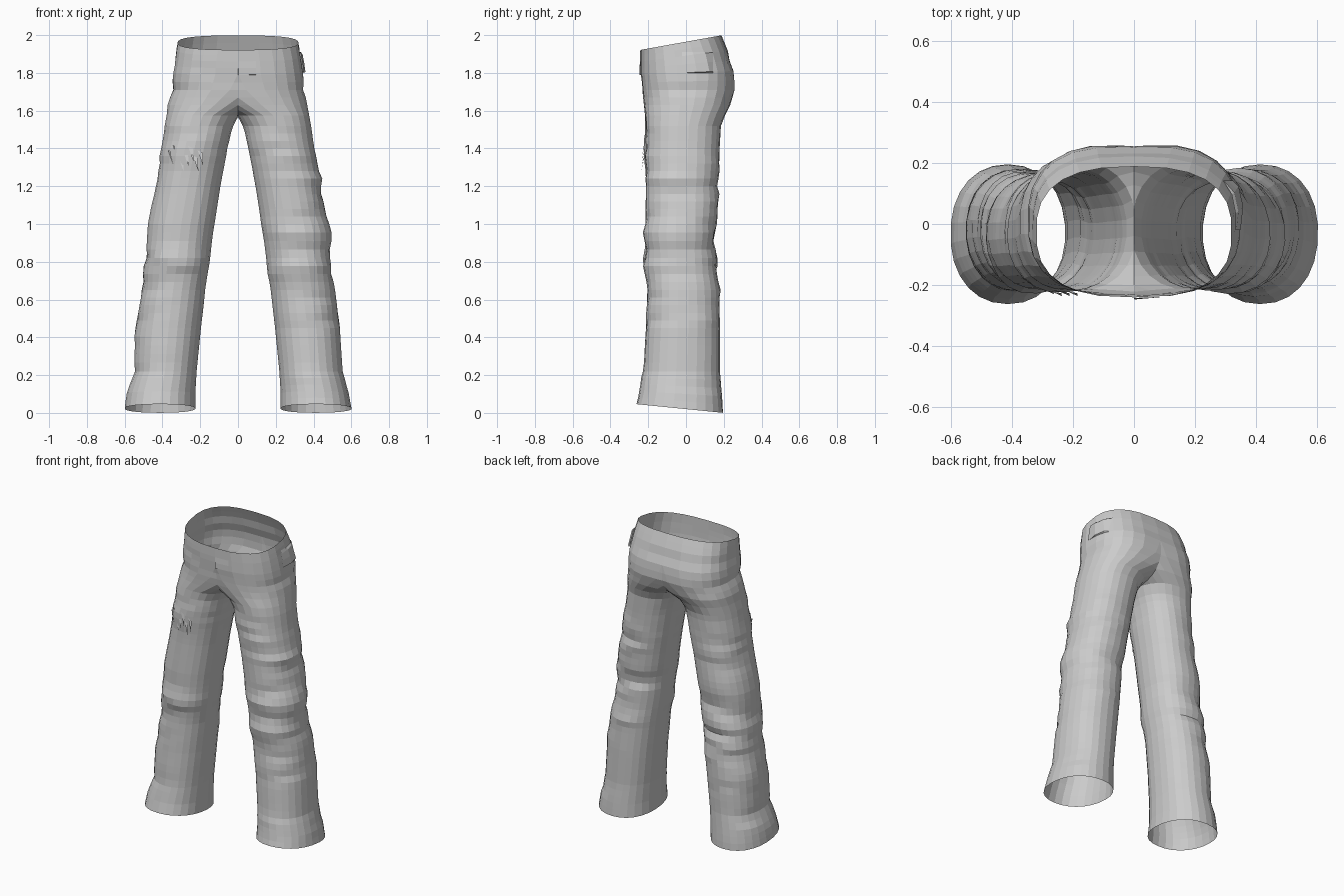
import bpy, bmesh, math, random
from mathutils import Vector

if "Cube" in bpy.data.objects:
    bpy.data.objects.remove(bpy.data.objects["Cube"])

random.seed(11)
N = 26        # sides of each leg tube
STEP = 0.042  # spacing of the loops

# Sections of one half: z, inner x, outer x, front y, back y, squareness, tilt
ROWS = [
    (0.02, 0.225, 0.600, -0.262, 0.195, 2.2, -0.10),
    (0.10, 0.225, 0.588, -0.245, 0.190, 2.2, -0.06),
    (0.22, 0.218, 0.555, -0.225, 0.180, 2.2, 0),
    (0.45, 0.195, 0.540, -0.212, 0.180, 2.2, 0),
    (0.65, 0.172, 0.515, -0.205, 0.175, 2.2, 0),
    (0.82, 0.148, 0.490, -0.210, 0.162, 2.2, 0),
    (1.00, 0.123, 0.478, -0.215, 0.165, 2.2, 0),
    (1.20, 0.092, 0.440, -0.212, 0.170, 2.2, 0),
    (1.40, 0.055, 0.405, -0.215, 0.178, 2.2, 0),
    (1.52, 0.022, 0.388, -0.215, 0.185, 2.2, 0),
    (1.575, -0.005, 0.378, -0.216, 0.205, 2.25, 0),
    (1.63, -0.120, 0.368, -0.222, 0.232, 2.3, 0),
    (1.71, -0.270, 0.355, -0.232, 0.252, 2.5, 0),
    (1.80, -0.340, 0.345, -0.240, 0.250, 2.7, 0.04),
    (1.89, -0.333, 0.333, -0.240, 0.222, 2.7, 0.12),
    (1.965, -0.320, 0.320, -0.240, 0.188, 2.6, 0.18),
]


def ring(row):
    z, xi, xo, yf, yb, n, tilt = row
    cx, rx, cy, ry = (xi + xo) / 2, (xo - xi) / 2, (yf + yb) / 2, (yb - yf) / 2
    pts = []
    for i in range(N):
        a = 2 * math.pi * (i + 0.5) / N
        c, s = math.cos(a), math.sin(a)
        x = cx + rx * math.copysign(abs(c) ** (2 / n), c)
        y = cy + ry * math.copysign(abs(s) ** (2 / n), s)
        pts.append((x, y, z + tilt * y))
    return pts


def finish(bm, name):
    me = bpy.data.meshes.new(name)
    bm.to_mesh(me)
    ob = bpy.data.objects.new(name, me)
    bpy.context.collection.objects.link(ob)
    return ob


def cut(bm, co, no):
    bmesh.ops.bisect_plane(bm, geom=bm.verts[:] + bm.edges[:] + bm.faces[:],
                           dist=1e-5, plane_co=co, plane_no=no, clear_inner=True)


# Trousers: loft one half, cut it at the middle seam and mirror it
rows = []
for a, b in zip(ROWS, ROWS[1:]):
    k = max(1, round((b[0] - a[0]) / STEP))
    rows += [[p + (q - p) * j / k for p, q in zip(a, b)] for j in range(k)]
rows.append(ROWS[-1])
bm = bmesh.new()
loops = [[bm.verts.new(p) for p in ring(r)] for r in rows]
for lo, hi in zip(loops, loops[1:]):
    for i in range(N):
        j = (i + 1) % N
        bm.faces.new((lo[i], lo[j], hi[j], hi[i]))
cut(bm, (0, 0, 0), (1, 0, 0))
bmesh.ops.mirror(bm, geom=bm.verts[:] + bm.edges[:] + bm.faces[:], axis='X', merge_dist=1e-4)
bmesh.ops.remove_doubles(bm, verts=bm.verts[:], dist=1e-4)
bmesh.ops.recalc_face_normals(bm, faces=bm.faces[:])

# Cloth folds: centre, height, width, slope, depth
folds = [
    (Vector((0.33, -0.20, 0.95)), 0.05, 0.20, 0.1, 0.016),
    (Vector((0.33, -0.20, 0.78)), 0.04, 0.20, -0.2, 0.018),
    (Vector((0.48, -0.05, 0.94)), 0.06, 0.12, 0.0, 0.012),
    (Vector((-0.36, -0.20, 0.82)), 0.05, 0.18, 0.2, 0.014),
    (Vector((-0.30, -0.20, 1.36)), 0.05, 0.10, 0.2, 0.010),
    (Vector((0.33, 0.17, 0.90)), 0.04, 0.20, 0.2, -0.018),
    (Vector((-0.33, 0.17, 0.90)), 0.04, 0.20, -0.2, -0.018),
    (Vector((0.18, 0.24, 1.74)), 0.09, 0.14, 0.0, 0.012),
    (Vector((-0.18, 0.24, 1.74)), 0.09, 0.14, 0.0, 0.012),
]
bm.verts.ensure_lookup_table()
while len(folds) < 95:
    v = random.choice(bm.verts[:])
    # inner legs stay smooth, knees crease the most
    if v.normal.x * v.co.x < -0.08:
        continue
    depth = 0.009 if 0.6 < v.co.z < 1.25 else 0.006
    folds.append((v.co.copy(), random.uniform(0.025, 0.045), random.uniform(0.08, 0.2),
                  random.uniform(-0.4, 0.4), random.choice((-1, 1)) * depth))
moves = []
for v in bm.verts:
    d = 0
    for c, h, w, s, depth in folds:
        if c.x * v.co.x < -0.01:
            continue
        dx, dy, dz = v.co - c
        d += depth * math.exp(-((dz + s * dx) / h) ** 2 - (dx * dx + dy * dy) / (w * w))
    d = max(-0.02, min(0.02, d))
    if v.co.z < 0.1 or v.co.z > 1.9:
        d *= 0.3
    moves.append(Vector((v.normal.x, v.normal.y, 0)) * d)
for v, m in zip(bm.verts, moves):
    v.co += m
bm.normal_update()
finish(bm, "trousers")


# Sewn-on pieces: a slice of the cloth pushed slightly outward
def patch(name, lo, hi, lift):
    p = bm.copy()
    for i in range(3):
        axis = Vector((0, 0, 0))
        axis[i] = 1
        cut(p, lo, axis)
        cut(p, hi, -axis)
    p.normal_update()
    edges = [v for v in p.verts if v.is_boundary]
    for v in p.verts:
        v.co += v.normal * (lift * (0.4 if v in edges else 1))
    finish(p, name)
    p.free()


patch("fly_flap", (0.0, -0.3, 1.79), (0.095, -0.1, 1.915), 0.007)
patch("side_pocket", (0.28, -0.02, 1.80), (0.4, 0.14, 1.91), 0.014)

# Torn threads across the left thigh
tb = bmesh.new()
for i in range(7):
    x = -0.37 + i * 0.026
    z = 1.345 + 0.03 * math.sin(i * 2.1)
    y = -0.222 + 0.9 * max(0, -0.27 - x) ** 1.3
    tb.faces.new([tb.verts.new(p) for p in (
        (x, y, z + 0.045), (x + 0.028, y - 0.004, z + 0.03), (x + 0.03, y - 0.014, z - 0.04))])
finish(tb, "torn_threads")
tb.free()
bm.free()
